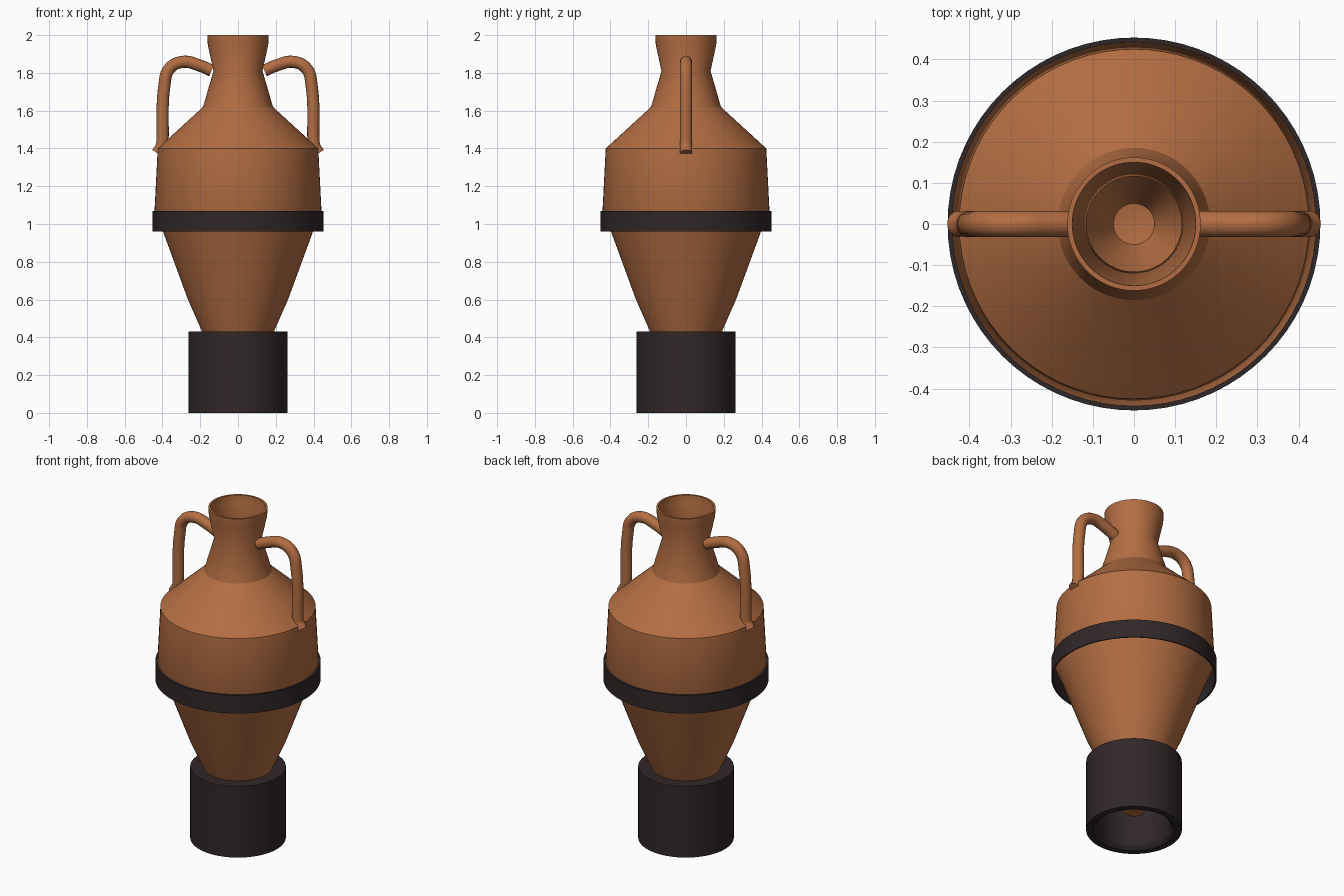
import bpy
import bmesh
from math import cos, sin, pi, radians

if "Cube" in bpy.data.objects:
    bpy.data.objects.remove(bpy.data.objects["Cube"], do_unlink=True)


def make_material(name, rgb):
    mat = bpy.data.materials.new(name)
    mat.use_nodes = True
    colour = (*rgb, 1)
    mat.diffuse_color = colour
    mat.node_tree.nodes["Principled BSDF"].inputs["Base Color"].default_value = colour
    return mat


clay = make_material("terracotta", (0.45, 0.155, 0.056))
black = make_material("black_brown", (0.03, 0.02, 0.021))


def finish(obj, mat):
    obj.data.materials.append(mat)
    bpy.ops.object.select_all(action="DESELECT")
    obj.select_set(True)
    bpy.context.view_layer.objects.active = obj
    bpy.ops.object.shade_smooth_by_angle(angle=radians(30))


def lathe(name, profile, mat, closed=False, steps=72):
    """Spin an (r, z) profile around z; r = 0 becomes a single pole."""
    bm = bmesh.new()
    rings = []
    for r, z in profile:
        count = steps if r > 0 else 1
        rings.append([bm.verts.new((r * cos(2 * pi * i / steps), r * sin(2 * pi * i / steps), z))
                      for i in range(count)])
    pairs = list(zip(rings, rings[1:]))
    if closed:
        pairs.append((rings[-1], rings[0]))
    for a, b in pairs:
        for i in range(steps):
            j = (i + 1) % steps
            corners = [a[i % len(a)], a[j % len(a)], b[j % len(b)], b[i % len(b)]]
            bm.faces.new(list(dict.fromkeys(corners)))
    bmesh.ops.recalc_face_normals(bm, faces=bm.faces)
    mesh = bpy.data.meshes.new(name)
    bm.to_mesh(mesh)
    bm.free()
    obj = bpy.data.objects.new(name, mesh)
    bpy.context.collection.objects.link(obj)
    finish(obj, mat)
    return obj


# Hollow vessel: outer wall from the foot up, over the lip, and down the inside
lathe("vessel_body", [
    (0, 0.12), (0.06, 0.12), (0.19, 0.43), (0.265, 0.6), (0.397, 0.96), (0.442, 1.07),
    (0.425, 1.4), (0.185, 1.62), (0.13, 1.81), (0.16, 1.95), (0.162, 2.0),
    (0.15, 2.0), (0.147, 1.95), (0.116, 1.81), (0.17, 1.61), (0.405, 1.39),
    (0.425, 1.07), (0.25, 0.6), (0.175, 0.43), (0.05, 0.16), (0, 0.15)], clay)

# Thin belt around the widest point
lathe("belt", [(0.453, 0.96), (0.453, 1.07), (0.441, 1.07), (0.446, 0.96)], black, closed=True)

# Ring stand that holds the pointed foot
lathe("ring_stand", [
    (0.262, 0), (0.262, 0.43), (0.19, 0.43), (0.195, 0.06), (0.205, 0.02), (0.225, 0)],
    black, closed=True)


# Handles: round tubes from the neck to the shoulder
def handle(name, side):
    path = [(0.14, 1.812), (0.2, 1.838), (0.295, 1.858), (0.365, 1.82), (0.39, 1.73),
            (0.4, 1.44), (0.405, 1.41), (0.427, 1.375)]
    curve = bpy.data.curves.new(name, "CURVE")
    curve.dimensions = "3D"
    curve.bevel_depth = 0.032
    curve.bevel_resolution = 6
    curve.resolution_u = 8
    curve.use_fill_caps = True
    spline = curve.splines.new("BEZIER")
    spline.bezier_points.add(len(path) - 1)
    for point, (x, z) in zip(spline.bezier_points, path):
        point.co = (side * x, 0, z)
        point.handle_left_type = point.handle_right_type = "AUTO"
    obj = bpy.data.objects.new(name, curve)
    bpy.context.collection.objects.link(obj)
    bpy.ops.object.select_all(action="DESELECT")
    obj.select_set(True)
    bpy.context.view_layer.objects.active = obj
    bpy.ops.object.convert(target="MESH")
    finish(bpy.context.view_layer.objects.active, clay)


handle("left_handle", 1)
handle("right_handle", -1)
